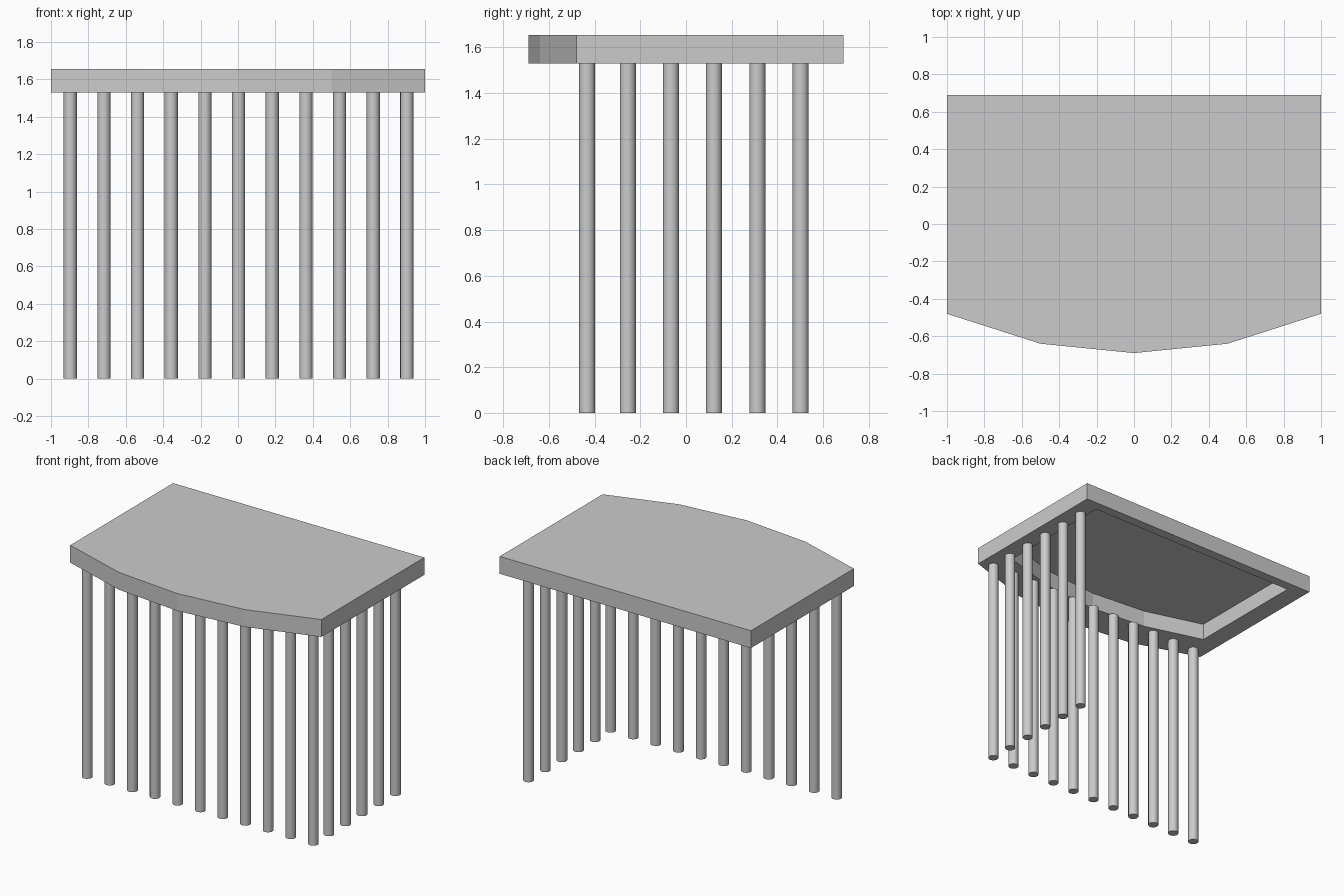
import bpy, bmesh

if "Cube" in bpy.data.objects:
    bpy.data.objects.remove(bpy.data.objects["Cube"])

RIM_Z, TOP_Z, CEILING_Z = 1.53, 1.655, 1.65
outer = [(-1, 0.69), (-1, -0.48), (-0.5, -0.64), (0, -0.69),
         (0.5, -0.64), (1, -0.48), (1, 0.69)]
# The opening is a narrower copy of the outline, leaving a wide front rim
inner = [(x * 0.86, 0.62 + (y - 0.69) * 0.77) for x, y in outer]


def make_roof():
    bm = bmesh.new()

    def loop(points, z):
        return [bm.verts.new((x, y, z)) for x, y in points]

    def bridge(a, b):
        for i in range(len(a)):
            j = (i + 1) % len(a)
            bm.faces.new((a[i], a[j], b[j], b[i]))

    top, low = loop(outer, TOP_Z), loop(outer, RIM_Z)
    lip, ceiling = loop(inner, RIM_Z), loop(inner, CEILING_Z)
    bm.faces.new(top)
    bridge(top, low)
    bridge(low, lip)
    bridge(lip, ceiling)
    bm.faces.new(ceiling)
    bmesh.ops.recalc_face_normals(bm, faces=bm.faces)
    mesh = bpy.data.meshes.new("roof_slab")
    bm.to_mesh(mesh)
    bm.free()
    bpy.context.collection.objects.link(bpy.data.objects.new("roof_slab", mesh))


def make_column(name, x, y):
    bpy.ops.mesh.primitive_cylinder_add(vertices=24, radius=0.035, depth=RIM_Z,
                                        location=(x, y, RIM_Z / 2))
    bpy.context.object.name = name
    bpy.ops.object.shade_smooth_by_angle()


# Roof slab, hollow underneath
make_roof()

# Front row of columns
for i in range(11):
    make_column(f"front_column_{i + 1}", -0.897 + i * 0.18, -0.433)

# Right side row of columns, behind the shared corner column
for i, y in enumerate((-0.255, -0.066, 0.122, 0.312, 0.502)):
    make_column(f"side_column_{i + 1}", 0.902, y)
